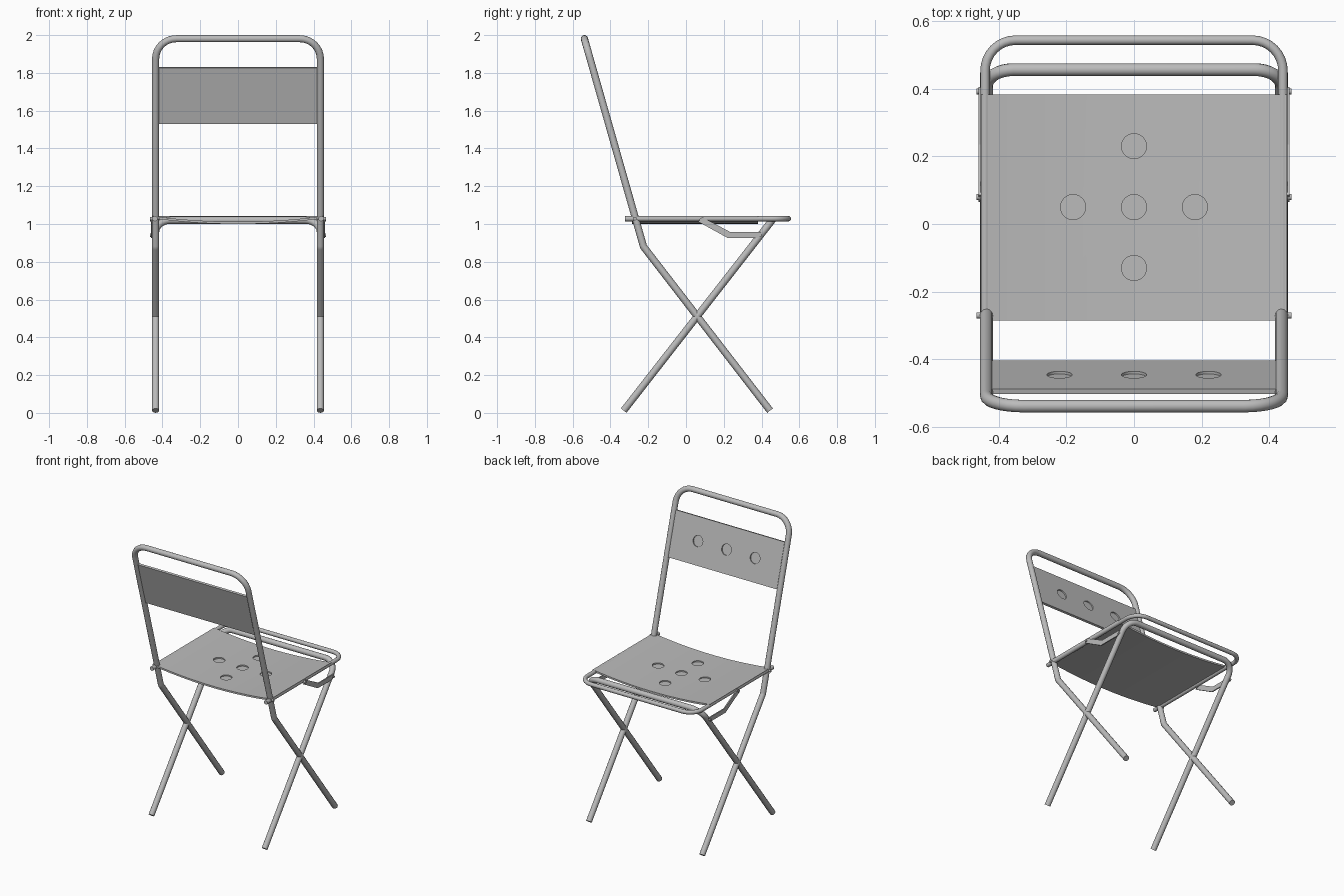
import bpy, bmesh, math
from mathutils import Vector, Matrix

cube = bpy.data.objects.get("Cube")
if cube:
    bpy.data.objects.remove(cube, do_unlink=True)

steel = bpy.data.materials.new("grey_metal")
steel.use_nodes = True
colour = (0.5, 0.5, 0.5, 1)
steel.diffuse_color = colour
steel.node_tree.nodes["Principled BSDF"].inputs["Base Color"].default_value = colour


def activate(obj):
    bpy.ops.object.select_all(action='DESELECT')
    obj.select_set(True)
    bpy.context.view_layer.objects.active = obj


def link(name, data):
    obj = bpy.data.objects.new(name, data)
    bpy.context.collection.objects.link(obj)
    data.materials.append(steel)
    return obj


def mesh_object(name, bm):
    bmesh.ops.recalc_face_normals(bm, faces=bm.faces)
    mesh = bpy.data.meshes.new(name)
    bm.to_mesh(mesh)
    bm.free()
    return link(name, mesh)


def smooth(obj):
    activate(obj)
    bpy.ops.object.shade_smooth_by_angle(angle=math.radians(35))


def fillet(points, radii, steps=8):
    """Round the inner corners of a path with circular arcs."""
    path = [points[0]]
    for a, p, b, r in zip(points, points[1:], points[2:], radii):
        u, v = (a - p).normalized(), (b - p).normalized()
        half = u.angle(v) / 2
        start = p + u * (r / math.tan(half))
        centre = p + (u + v).normalized() * (r / math.sin(half))
        axis = u.cross(v).normalized()
        for i in range(steps + 1):
            turn = Matrix.Rotation(-(math.pi - 2 * half) * i / steps, 3, axis)
            path.append(centre + turn @ (start - centre))
    return path + [points[-1]]


def bent_tube(name, side, radii, thickness):
    """Tube along one side path, over the crossbar and back down the mirror side."""
    left = [Vector(p) for p in side]
    right = [Vector((-p.x, p.y, p.z)) for p in reversed(left)]
    path = fillet(left + right, radii + radii[::-1])
    curve = bpy.data.curves.new(name, 'CURVE')
    curve.dimensions = '3D'
    curve.bevel_depth = thickness
    curve.bevel_resolution = 4
    curve.use_fill_caps = True
    spline = curve.splines.new('POLY')
    spline.points.add(len(path) - 1)
    for point, co in zip(spline.points, path):
        point.co = (*co, 1)
    obj = link(name, curve)
    activate(obj)
    bpy.ops.object.convert(target='MESH')
    smooth(bpy.context.object)


def cylinder(bm, centre, radius, depth, rotation):
    bmesh.ops.create_cone(bm, cap_ends=True, segments=32, radius1=radius, radius2=radius,
                          depth=depth, matrix=Matrix.Translation(centre) @ rotation)


def cut_pockets(obj, centres, rotation):
    """Press shallow round pockets into a panel."""
    bm = bmesh.new()
    for c in centres:
        cylinder(bm, c, 0.037, 0.016, rotation)
    cutter = mesh_object(obj.name + "_cutter", bm)
    mod = obj.modifiers.new("pockets", 'BOOLEAN')
    mod.operation = 'DIFFERENCE'
    mod.solver = 'EXACT'
    mod.object = cutter
    activate(obj)
    bpy.ops.object.modifier_apply(modifier=mod.name)
    bpy.data.objects.remove(cutter, do_unlink=True)


# Tubular frames
SIDE = 0.436
bend = Vector((0, -0.225, 0.88))
crown = Vector((0, -0.538, 1.981))
bent_tube("back_frame", [(SIDE, 0.445, 0.012), (SIDE, bend.y, bend.z),
                         (SIDE, crown.y, crown.z)], [0.04, 0.11], 0.019)
bent_tube("leg_frame", [(SIDE, -0.33, 0.012), (SIDE, 0.456, 1.02)], [0.08], 0.019)
bent_tube("seat_frame", [(0.44, -0.322, 1.028), (0.44, 0.543, 1.028)], [0.09], 0.014)


# Dished seat sheet
def seat_top(x):
    return 1.012 + 0.03 * (x / 0.452) ** 2


bm = bmesh.new()
xs = [0.452 * (i / 12 - 1) for i in range(25)]
outline = [(x, seat_top(x)) for x in xs] + [(x, seat_top(x) - 0.012) for x in reversed(xs)]
face = bm.faces.new([bm.verts.new((x, -0.285, z)) for x, z in outline])
ext = bmesh.ops.extrude_face_region(bm, geom=[face])
bmesh.ops.translate(bm, vec=(0, 0.667, 0),
                    verts=[g for g in ext["geom"] if isinstance(g, bmesh.types.BMVert)])
seat = mesh_object("seat", bm)
spots = [(0, 0), (0.18, 0), (-0.18, 0), (0, 0.18), (0, -0.18)]
cut_pockets(seat, [(x, 0.05 + y, seat_top(x)) for x, y in spots], Matrix.Identity(4))
smooth(seat)

# Backrest sheet, tilted along the back frame
up = (crown - bend).normalized()
tilt = Matrix.Rotation(math.atan2(-up.y, up.z), 4, 'X')
forward = tilt.to_3x3() @ Vector((0, 1, 0))
middle = bend + up * ((1.68 - bend.z) / up.z)
bm = bmesh.new()
bmesh.ops.create_cube(bm, size=1, matrix=Matrix.Translation(middle) @ tilt
                      @ Matrix.Diagonal((0.85, 0.015, 0.31, 1)))
backrest = mesh_object("backrest", bm)
cut_pockets(backrest, [middle + forward * 0.0075 + Vector((x, 0, 0)) for x in (-0.22, 0, 0.22)],
            tilt @ Matrix.Rotation(math.pi / 2, 4, 'X'))
smooth(backrest)

# Hinge brackets and their rivets
bracket = [(0.065, 1.012), (0.085, 1.037), (0.235, 0.957), (0.405, 0.957),
           (0.385, 0.925), (0.222, 0.925)]
for side, label in ((1, "left"), (-1, "right")):
    bm = bmesh.new()
    face = bm.faces.new([bm.verts.new((side * 0.452, y, z)) for y, z in bracket])
    ext = bmesh.ops.extrude_face_region(bm, geom=[face])
    bmesh.ops.translate(bm, vec=(side * 0.008, 0, 0),
                        verts=[g for g in ext["geom"] if isinstance(g, bmesh.types.BMVert)])
    mesh_object(label + "_bracket", bm)
    bm = bmesh.new()
    for y, z in ((0.08, 1.022), (0.392, 0.941), (-0.27, 1.028)):
        cylinder(bm, (side * 0.45, y, z), 0.009, 0.03, Matrix.Rotation(math.pi / 2, 4, 'Y'))
    smooth(mesh_object(label + "_rivets", bm))
